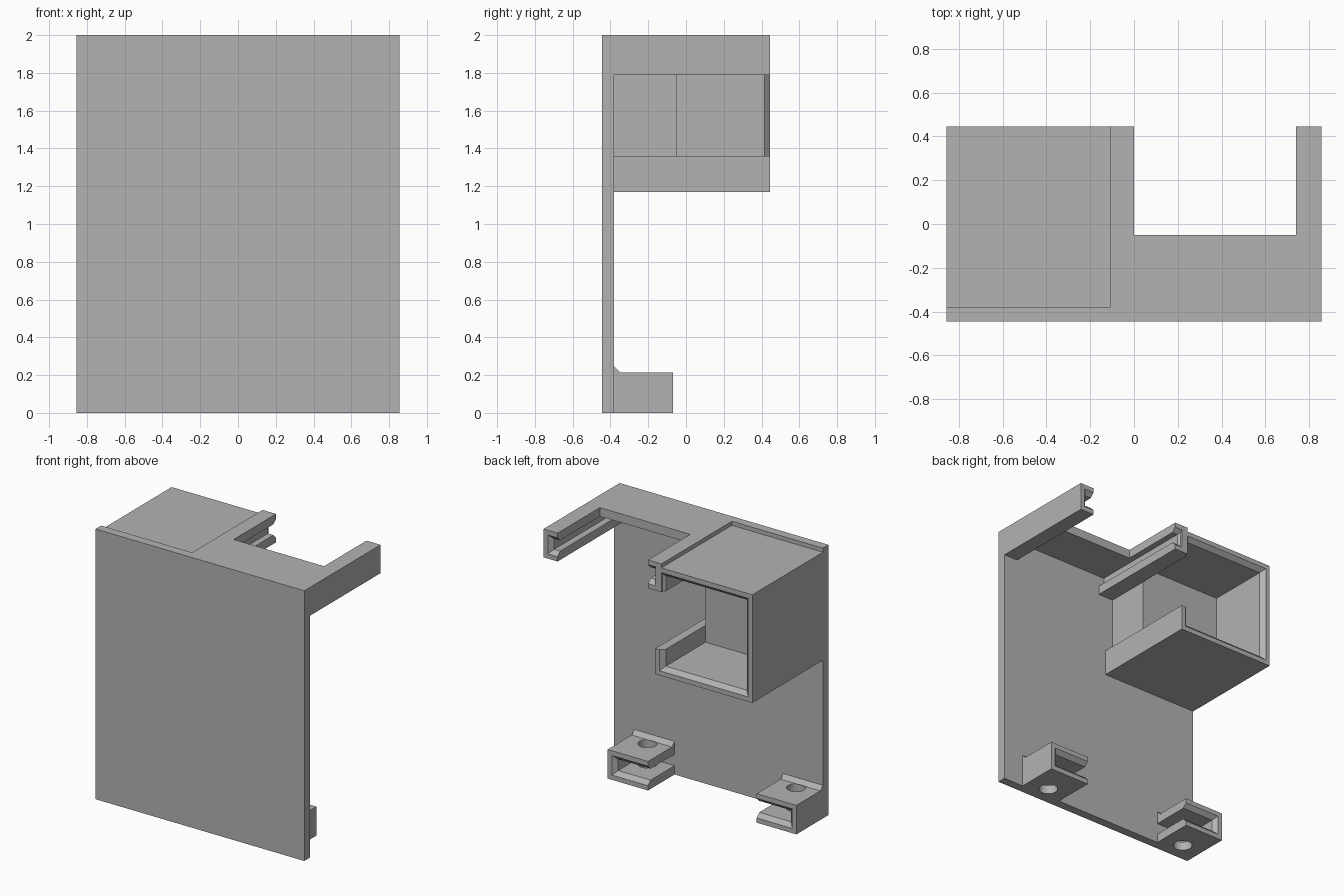
import bpy, bmesh
from mathutils import Matrix

if "Cube" in bpy.data.objects:
    bpy.data.objects.remove(bpy.data.objects["Cube"])

grey = bpy.data.materials.new("plain_grey")
grey.use_nodes = True
grey.diffuse_color = (0.45, 0.45, 0.45, 1)
grey.node_tree.nodes["Principled BSDF"].inputs["Base Color"].default_value = (0.45, 0.45, 0.45, 1)

FRONT, INNER, BACK = -0.445, -0.38, 0.445   # y of plate front, plate rear, model rear
HALF = 0.855                                # half width
WALL, CHAMFER = 0.065, 0.03


def add_object(name, bm):
    bmesh.ops.recalc_face_normals(bm, faces=bm.faces)
    mesh = bpy.data.meshes.new(name)
    bm.to_mesh(mesh)
    bm.free()
    mesh.materials.append(grey)
    obj = bpy.data.objects.new(name, mesh)
    bpy.context.collection.objects.link(obj)
    return obj


def loft(name, rings):
    """Skin rings of corner points and cap both ends."""
    bm = bmesh.new()
    loops = [[bm.verts.new(p) for p in ring] for ring in rings]
    n = len(loops[0])
    for a, b in zip(loops, loops[1:]):
        for i in range(n):
            j = (i + 1) % n
            bm.faces.new((a[i], a[j], b[j], b[i]))
    bm.faces.new(loops[0])
    bm.faces.new(loops[-1])
    return add_object(name, bm)


def rect(x0, x1, z0, z1, y, grow=0):
    x0, x1, z0, z1 = x0 - grow, x1 + grow, z0 - grow, z1 + grow
    return [(x0, y, z0), (x1, y, z0), (x1, y, z1), (x0, y, z1)]


def box(name, x0, x1, y0, y1, z0, z1):
    return loft(name, [rect(x0, x1, z0, z1, y) for y in (y0, y1)])


def flared_slot(x0, x1, y0, y1, z0, z1):
    """Slot cutter that widens with a chamfer at its rear mouth y1."""
    return loft("cutter", [rect(x0, x1, z0, z1, y0),
                           rect(x0, x1, z0, z1, y1 - CHAMFER),
                           rect(x0, x1, z0, z1, y1 + CHAMFER, 2 * CHAMFER)])


def cut(obj, cutter):
    cutter.hide_render = True
    mod = obj.modifiers.new("cut", 'BOOLEAN')
    mod.operation, mod.solver, mod.object = 'DIFFERENCE', 'EXACT', cutter
    bpy.context.view_layer.update()
    graph = bpy.context.evaluated_depsgraph_get()
    result = bpy.data.meshes.new_from_object(obj.evaluated_get(graph))
    obj.modifiers.clear()
    obj.data = result
    bpy.data.objects.remove(cutter)


def channel(name, x0, x1, y1, z0, z1, side):
    """C-shaped rail with its groove open towards side (+1 or -1 in x)."""
    rail = box(name, x0, x1, INNER, y1, z0, z1)
    a, b = (x0 + WALL, x1 + 0.2) if side > 0 else (x0 - 0.2, x1 - WALL)
    cut(rail, flared_slot(a, b, INNER - 0.01, y1, z0 + WALL, z1 - WALL))
    return rail


# Front plate
box("front_plate", -HALF, HALF, FRONT, INNER, 0, 2)

# Open housing with a solid inner block and a side window
housing = box("housing", -HALF, -0.06, INNER, BACK, 1.17, 1.97)
cut(housing, flared_slot(-HALF + WALL, -0.125, -0.05, BACK, 1.17 + WALL, 1.97 - WALL))
cut(housing, box("cutter", -0.125, 0.1, INNER, BACK + 0.1, 1.36, 1.79))

# Upper rails and the ledge between them
channel("inner_rail", -0.11, 0, BACK, 1.79, 2, 1)
channel("outer_rail", 0.74, HALF, BACK, 1.79, 2, -1)
box("top_ledge", 0, 0.74, INNER, -0.05, 2 - WALL, 2)

# Lower clips with screw holes and a small fillet against the plate
CLIP_TOP, CLIP_BACK = 0.215, -0.07
for name, x0, x1, side in (("right_clip", -HALF, -0.53, 1), ("left_clip", 0.36, 0.69, -1)):
    clip = channel(name, x0, x1, CLIP_BACK, 0, CLIP_TOP, side)
    bm = bmesh.new()
    bmesh.ops.create_cone(bm, cap_ends=True, segments=32, radius1=0.065, radius2=0.065,
                          depth=1, matrix=Matrix.Translation(((x0 + x1) / 2, -0.3, 0)))
    cut(clip, add_object("cutter", bm))
    loft(name + "_fillet", [[(x, INNER, CLIP_TOP), (x, INNER + CHAMFER, CLIP_TOP),
                             (x, INNER, CLIP_TOP + CHAMFER)] for x in (x0, x1)])
